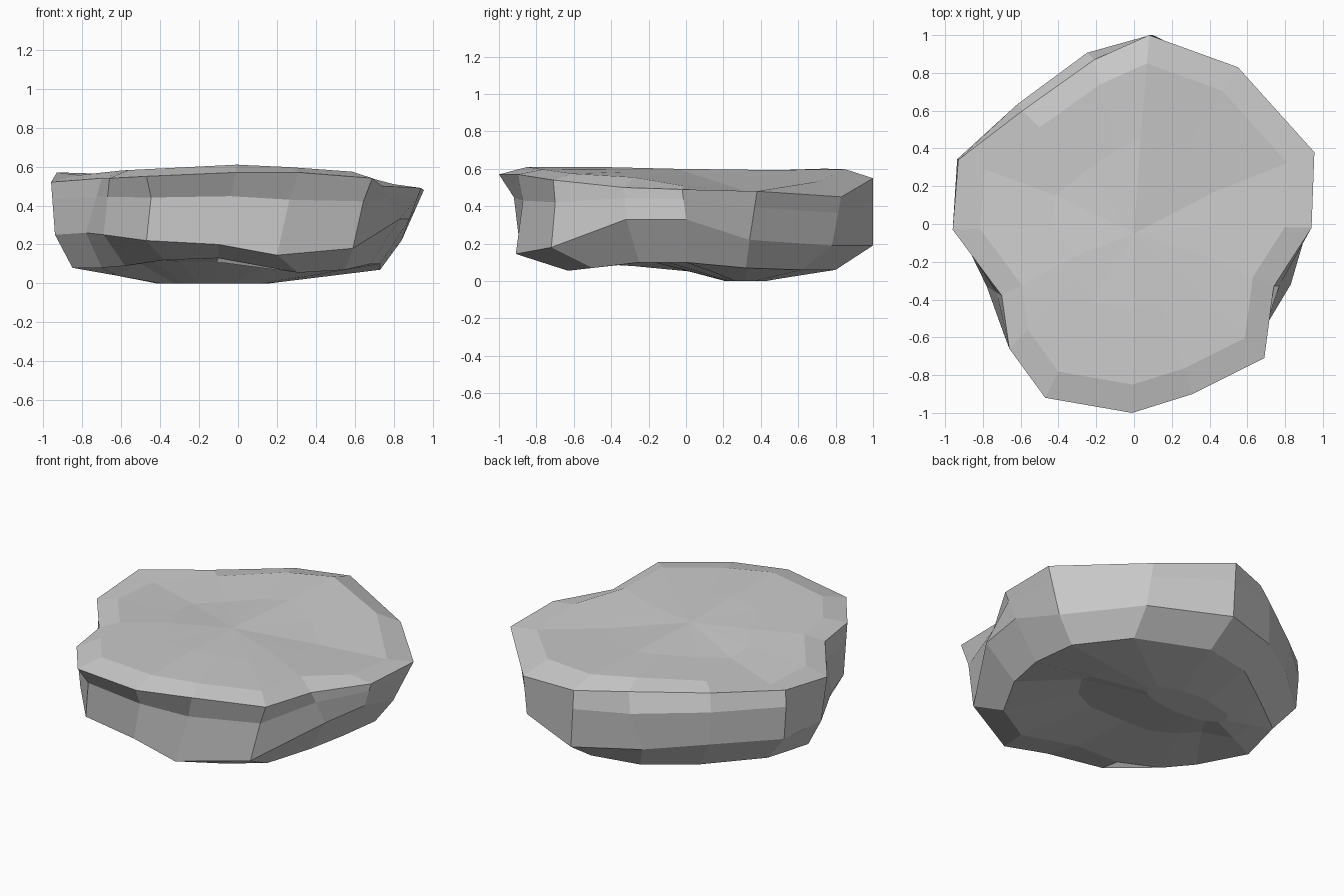
import bpy, bmesh
from mathutils import Vector

if "Cube" in bpy.data.objects:
    bpy.data.objects.remove(bpy.data.objects["Cube"])

# Outline of the slab's top edge, counter-clockwise from the right
rim = [(.955, .38, .48), (.55, .83, .45), (.08, 1, .55), (-.21, .87, .57), (-.59, .6, .56),
       (-.93, .34, .57), (-.96, -.03, .52), (-.70, -.38, .54), (-.66, -.66, .54),
       (-.47, -.92, .55), (-.01, -1, .57), (.31, -.9, .57), (.69, -.71, .54),
       (.74, -.33, .50), (.94, -.02, .49)]
# Lower edge of the side wall
low = [(.84, .34, .22), (.56, .78, .19), (.1, 1, .19), (-.29, .85, .22), (-.6, .63, .25),
       (-.92, .34, .26), (-.94, 0, .25), (-.78, -.33, .26), (-.69, -.58, .25),
       (-.47, -.84, .22), (-.1, -.89, .20), (.2, -.91, .145), (.59, -.72, .18),
       (.83, -.32, .33), (.88, 0, .33)]
# Edge of the underside
base = [(.73, .32, .07), (.52, .62, .06), (.1, .8, .06), (-.2, .74, .06), (-.48, .54, .06),
        (-.78, .3, .09), (-.85, 0, .08), (-.7, -.28, .08), (-.58, -.45, .09),
        (-.38, -.6, .12), (-.1, -.62, .13), (.31, -.63, .055), (.55, -.5, .07),
        (.68, -.25, .1), (.73, 0, .1)]
rim, low, base = ([Vector(p) for p in ring] for ring in (rim, low, base))

# Wall between the edges: bevelled out at the back left, undercut at the front
bulge = {3: 1.05, 4: 1.04, 5: 1.01, 9: .95, 10: .955, 11: .965, 12: .98}
upper = []
for i, (a, b) in enumerate(zip(rim, low)):
    p = a.lerp(b, .33)
    k = bulge.get(i, 1)
    upper.append(Vector((p.x * k, p.y * k, p.z)))


# Uneven top surface, falling away to the back right
def crown_z(x, y):
    dip = .03 * max(0, 1 - abs(y - .2) / .4)
    side = max(x, 0) * (.11 + .08 * y) + max(-x, 0) * .05
    return .61 - dip - side


def crown(scale):
    return [Vector((p.x * scale, p.y * scale, crown_z(p.x * scale, p.y * scale))) for p in rim]


# Low foot and the hollow in front of it
foot = []
hollow = []
for p in base:
    d = Vector((p.x + .13, p.y - .32, 0))
    d.normalize()
    f = Vector((-.13 + d.x * .29, .32 + d.y * .11, 0))
    h = p.lerp(f, .5)
    h.z = .11 if h.y < .05 else h.z
    foot.append(f)
    hollow.append(h)

# Skin the rings from foot to crown
bm = bmesh.new()
rings = [[bm.verts.new(p) for p in ring]
         for ring in (foot, hollow, base, low, upper, rim, crown(.85), crown(.45))]
n = len(rim)
for a, b in zip(rings, rings[1:]):
    for i in range(n):
        j = (i + 1) % n
        bm.faces.new((a[i], a[j], b[j], b[i]))
bm.faces.new(list(reversed(rings[0])))
# Raised middle of the top
peak = bm.verts.new((0, -.05, .6))
for i in range(n):
    bm.faces.new((rings[-1][i], rings[-1][(i + 1) % n], peak))
bmesh.ops.recalc_face_normals(bm, faces=bm.faces[:])

mesh = bpy.data.meshes.new("flat_rock")
bm.to_mesh(mesh)
bm.free()
rock = bpy.data.objects.new("flat_rock", mesh)
bpy.context.collection.objects.link(rock)
